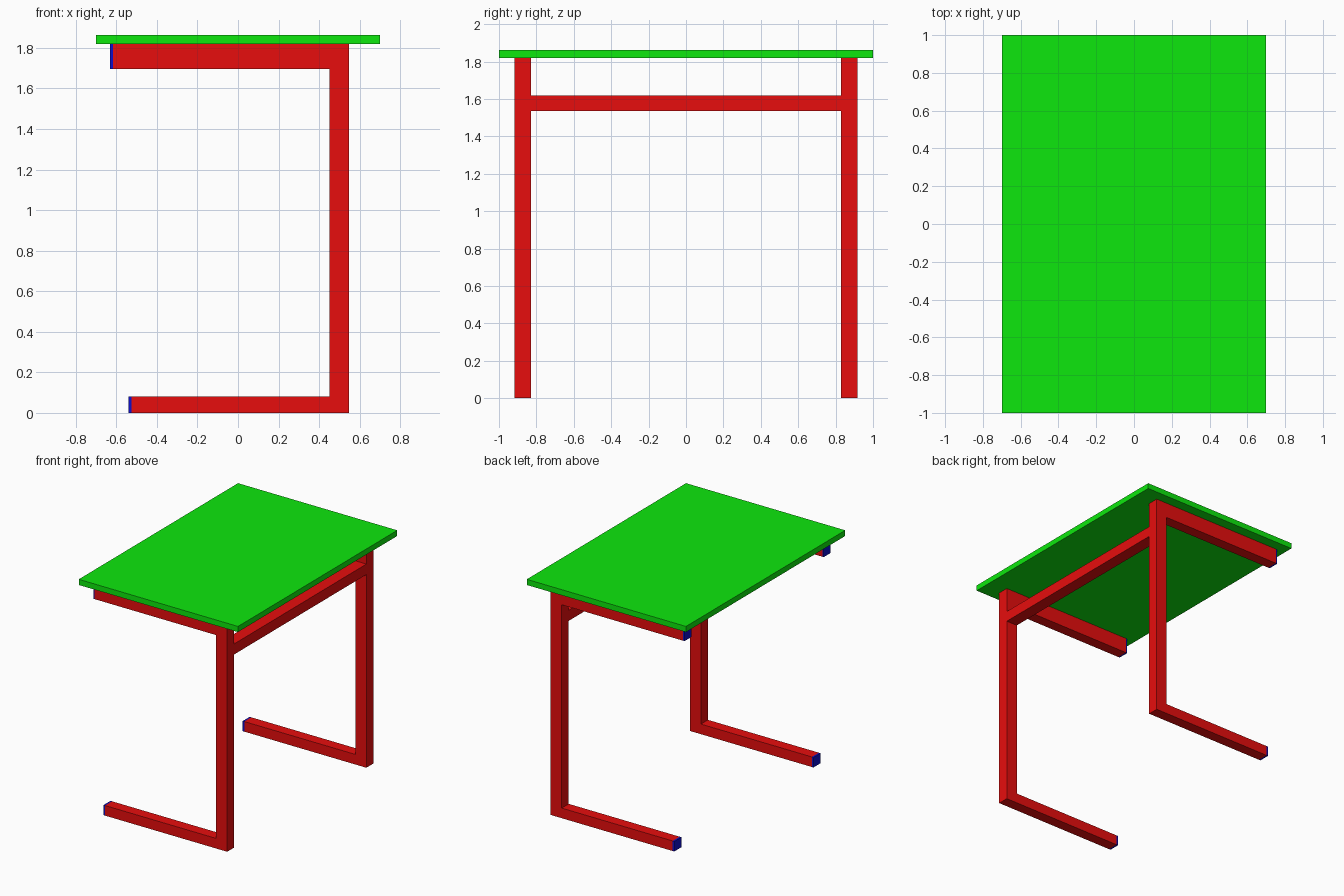
import bpy, bmesh

if "Cube" in bpy.data.objects:
    bpy.data.objects.remove(bpy.data.objects["Cube"])


def material(name, rgb):
    m = bpy.data.materials.new(name)
    m.diffuse_color = (*rgb, 1)
    m.use_nodes = True
    m.node_tree.nodes["Principled BSDF"].inputs["Base Color"].default_value = m.diffuse_color
    return m


RED = material("red_paint", (0.8, 0.004, 0.004))
GREEN = material("green_top", (0.004, 0.8, 0.004))
BLUE = material("blue_plastic", (0.004, 0.004, 0.6))


def extrude_profile(name, points, y0, y1, mat):
    """Extrude an XZ outline along y."""
    bm = bmesh.new()
    face = bm.faces.new([bm.verts.new((x, y0, z)) for x, z in points])
    ext = bmesh.ops.extrude_face_region(bm, geom=[face])
    verts = [g for g in ext["geom"] if isinstance(g, bmesh.types.BMVert)]
    bmesh.ops.translate(bm, verts=verts, vec=(0, y1 - y0, 0))
    bmesh.ops.recalc_face_normals(bm, faces=bm.faces)
    mesh = bpy.data.meshes.new(name)
    bm.to_mesh(mesh)
    bm.free()
    mesh.materials.append(mat)
    obj = bpy.data.objects.new(name, mesh)
    bpy.context.collection.objects.link(obj)
    return obj


def rect(x0, x1, z0, z1):
    return [(x0, z0), (x1, z0), (x1, z1), (x0, z1)]


# C-shaped outline: foot, column and upper arm in one frame
FRAME = [(-0.526, 0), (0.548, 0), (0.548, 1.818), (-0.617, 1.818),
         (-0.617, 1.696), (0.45, 1.696), (0.45, 0.08), (-0.526, 0.08)]

for side, y0, y1 in (("front", -0.918, -0.83), ("back", 0.83, 0.918)):
    extrude_profile(f"{side}_frame", FRAME, y0, y1, RED)
    # End caps on the open tube ends
    extrude_profile(f"{side}_foot_cap", rect(-0.54, -0.526, 0, 0.08), y0, y1, BLUE)
    extrude_profile(f"{side}_arm_cap", rect(-0.63, -0.617, 1.696, 1.818), y0, y1, BLUE)

# Cross rail between the columns
extrude_profile("cross_rail", rect(0.45, 0.548, 1.535, 1.619), -0.83, 0.83, RED)

# Table top
extrude_profile("table_top", rect(-0.7, 0.7, 1.818, 1.863), -1, 1, GREEN)
